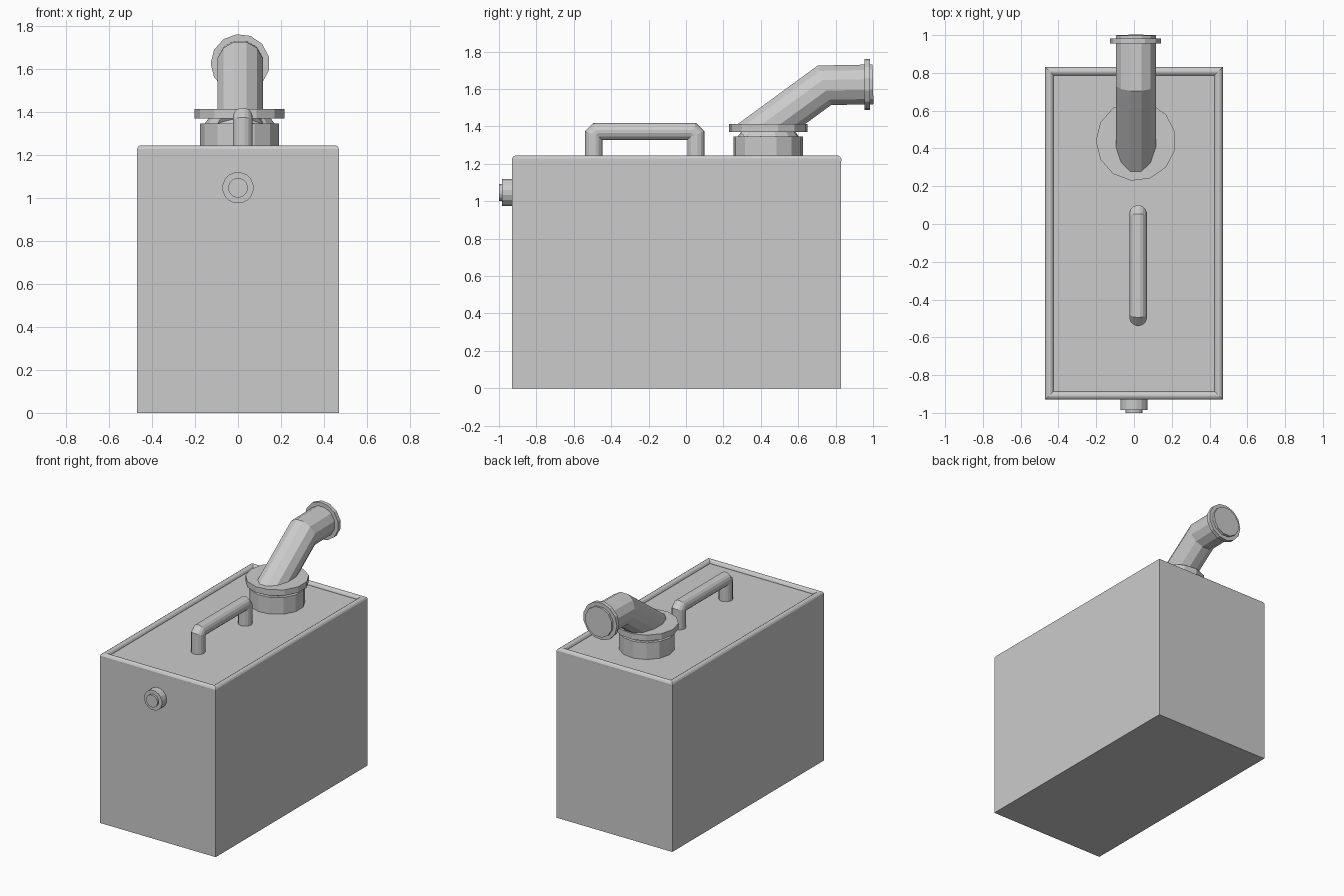
import bpy, bmesh, math
from mathutils import Vector

cube = bpy.data.objects.get("Cube")
if cube:
    bpy.data.objects.remove(cube, do_unlink=True)

grey = bpy.data.materials.new("light grey metal")
grey.use_nodes = True
grey.diffuse_color = (0.6, 0.6, 0.6, 1)
grey.node_tree.nodes["Principled BSDF"].inputs["Base Color"].default_value = (0.6, 0.6, 0.6, 1)


def finish(name, bm):
    bmesh.ops.recalc_face_normals(bm, faces=bm.faces)
    mesh = bpy.data.meshes.new(name)
    bm.to_mesh(mesh)
    bm.free()
    mesh.materials.append(grey)
    obj = bpy.data.objects.new(name, mesh)
    bpy.context.collection.objects.link(obj)
    return obj


def loft(name, rings, closed=False):
    """Skin a list of point rings, capping the ends unless closed."""
    bm = bmesh.new()
    loops = [[bm.verts.new(p) for p in ring] for ring in rings]
    n = len(loops[0])
    pairs = list(zip(loops, loops[1:])) + ([(loops[-1], loops[0])] if closed else [])
    for a, b in pairs:
        for i in range(n):
            j = (i + 1) % n
            bm.faces.new((a[i], a[j], b[j], b[i]))
    if not closed:
        bm.faces.new(loops[0])
        bm.faces.new(loops[-1])
    return finish(name, bm)


def tube(name, path, radius, normal, sides=12, closed=False):
    """Sweep a round section along a flat path with mitred corners."""
    pts, normal, rings = [Vector(p) for p in path], Vector(normal), []
    for i, p in enumerate(pts):
        before = (p - pts[i - 1]).normalized() if i or closed else None
        after = (pts[(i + 1) % len(pts)] - p).normalized() if i < len(pts) - 1 or closed else None
        before, after = before or after, after or before
        tangent = (before + after).normalized()
        side = normal.cross(tangent) / tangent.dot(after)
        angles = [math.tau * (k + 0.5) / sides for k in range(sides)]
        rings.append([p + radius * (math.cos(a) * side + math.sin(a) * normal) for a in angles])
    return loft(name, rings, closed)


def turned(name, base, axis, profile, sides=13):
    """Stack circular sections (distance, radius) along an axis."""
    base, axis = Vector(base), Vector(axis)
    u = Vector((1, 0, 0))
    v = axis.cross(u)
    angles = [math.tau * (k + 0.5) / sides for k in range(sides)]
    return loft(name, [[base + axis * d + r * (math.cos(a) * u + math.sin(a) * v)
                        for a in angles] for d, r in profile])


# Tank body
corners = [(-0.47, -0.93), (0.47, -0.93), (0.47, 0.83), (-0.47, 0.83)]
loft("tank_body", [[(x, y, z) for x, y in corners] for z in (0, 1.222)])

# Rolled rim round the top edge
rim = [(x * 0.953, y - math.copysign(0.022, y), 1.222) for x, y in corners]
tube("top_rim", rim, 0.023, (0, 0, 1), closed=True)

# Carrying handle
handle = [(-0.493, 1.2), (-0.493, 1.355), (-0.475, 1.373),
          (0.035, 1.373), (0.053, 1.355), (0.053, 1.2)]
tube("carry_handle", [(0.022, y, z) for y, z in handle], 0.047, (1, 0, 0), 16)

# Filler neck, with a tapered throat, and its flange
neck = (0.01, 0.44, 0)
turned("filler_neck", neck, (0, 0, 1),
       [(1.2, 0.187), (1.345, 0.187), (1.345, 0.165), (1.38, 0.14)])
turned("neck_flange", neck, (0, 0, 1), [(1.37, 0.212), (1.413, 0.212)])

# Bent spout with end ring
tube("spout", [(0.01, 0.33, 1.32), (0.01, 0.74, 1.62), (0.01, 1.0, 1.625)],
     0.11, (1, 0, 0))
turned("spout_end_ring", (0.01, 0, 1.625), (0, 1, 0), [(0.955, 0.137), (0.983, 0.137)])

# Front plug with a smaller raised centre
turned("front_plug", (0, 0, 1.047), (0, -1, 0),
       [(0.92, 0.073), (0.985, 0.073), (0.985, 0.046), (1.0, 0.046)], 16)
